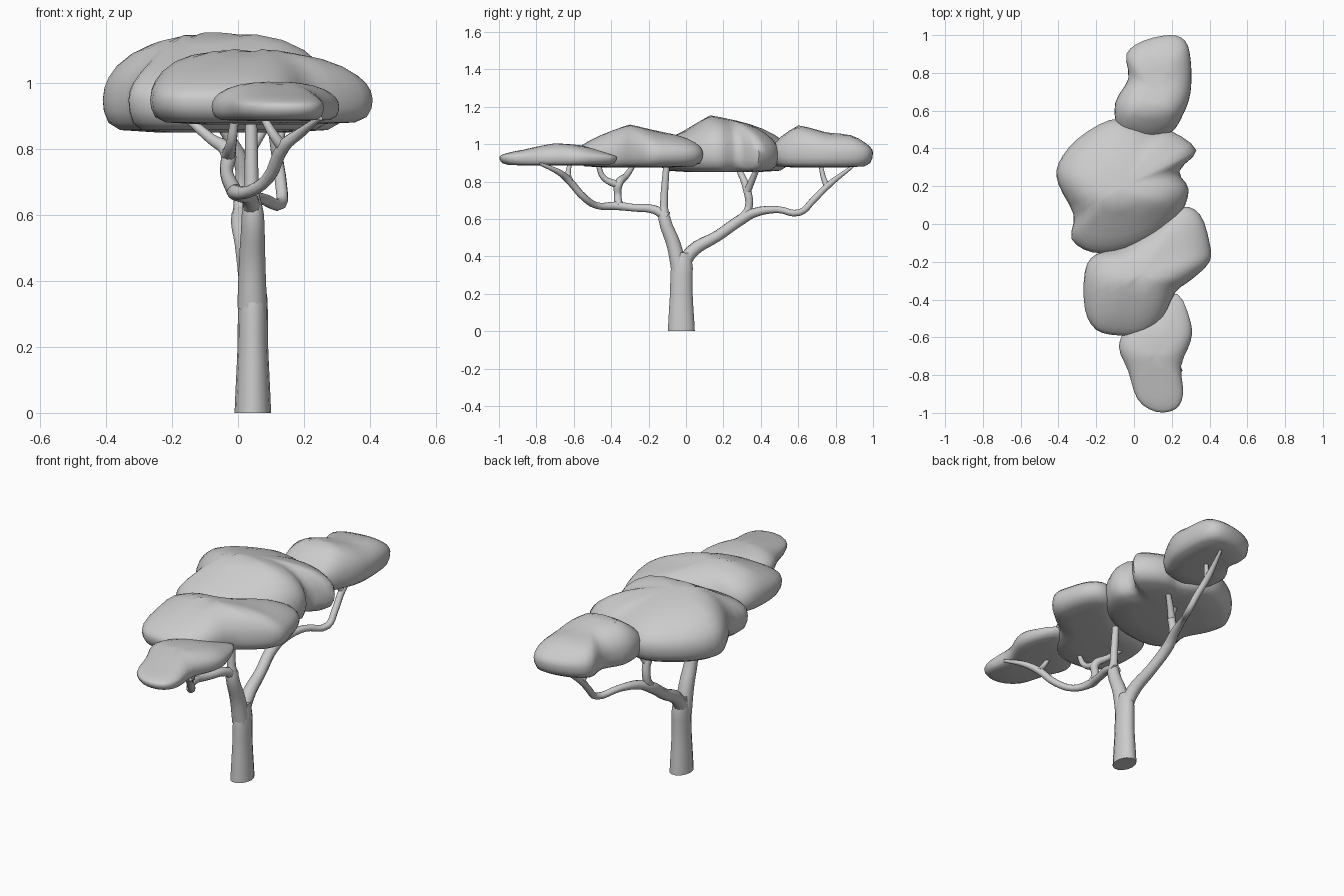
import bpy, bmesh, math
from mathutils import Vector

if "Cube" in bpy.data.objects:
    bpy.data.objects.remove(bpy.data.objects["Cube"])


def finish(ob, angle=60):
    bpy.ops.object.select_all(action='DESELECT')
    ob.select_set(True)
    bpy.context.view_layer.objects.active = ob
    if ob.type == 'CURVE':
        bpy.ops.object.convert(target='MESH')
    bpy.ops.object.shade_smooth_by_angle(angle=math.radians(angle))
    return bpy.context.object


def tubes(name, paths, sides=3):
    """Tapered round limbs: each path is a list of (x, y, z, radius)."""
    cu = bpy.data.curves.new(name, 'CURVE')
    cu.dimensions = '3D'
    cu.bevel_depth = 1.0
    cu.bevel_resolution = sides
    cu.resolution_u = 4
    cu.use_fill_caps = True
    for path in paths:
        sp = cu.splines.new('BEZIER')
        sp.bezier_points.add(len(path) - 1)
        for p, (x, y, z, r) in zip(sp.bezier_points, path):
            p.co = (x, y, z)
            p.radius = r
            p.handle_left_type = p.handle_right_type = 'AUTO'
    ob = bpy.data.objects.new(name, cu)
    bpy.context.collection.objects.link(ob)
    return finish(ob)


def smooth_loop(pts, n=3):
    """Closed Catmull-Rom resampling of an outline."""
    pts = [Vector(p) for p in pts]
    out = []
    for i in range(len(pts)):
        a, b, c, d = (pts[(i + k) % len(pts)] for k in (-1, 0, 1, 2))
        for j in range(n):
            t = j / n
            out.append(0.5 * (2 * b + (c - a) * t + (2 * a - 5 * b + 4 * c - d) * t * t
                              + (3 * b - a - 3 * c + d) * t ** 3))
    return out


def ridge(profile, y):
    if y <= profile[0][0]:
        return profile[0][1]
    for (y0, z0), (y1, z1) in zip(profile, profile[1:]):
        if y <= y1:
            return z0 + (z1 - z0) * (y - y0) / (y1 - y0)
    return profile[-1][1]


def clump(name, outline, centre, profile, bottom, rim):
    """Leaf cushion: flat underside, rounded rim, domed top following a ridge."""
    loop = smooth_loop(outline)
    c = Vector(centre)
    bm = bmesh.new()
    rings = [(0.5, 'b', 0.0), (0.85, 'b', 0.08), (0.95, 'b', 0.3), (0.99, 'b', 0.65), (1.0, 'b', 1.0)]
    rings += [(r, 't', (1 - r ** 3) ** 0.5) for r in (0.985, 0.95, 0.88, 0.76, 0.6, 0.4, 0.2)]
    rows = []
    for r, kind, s in rings:
        row = []
        for p in loop:
            q = c + (p - c) * r
            z = bottom + (rim - bottom) * s if kind == 'b' else rim + (ridge(profile, q.y) - rim) * s
            row.append(bm.verts.new((q.x, q.y, z)))
        rows.append(row)
    n = len(loop)
    for lo, hi in zip(rows, rows[1:]):
        for i in range(n):
            j = (i + 1) % n
            bm.faces.new((lo[i], lo[j], hi[j], hi[i]))
    for row, z in ((rows[0], bottom), (rows[-1], ridge(profile, c.y))):
        v = bm.verts.new((c.x, c.y, z))
        for i in range(n):
            bm.faces.new((row[i], row[(i + 1) % n], v))
    bmesh.ops.recalc_face_normals(bm, faces=bm.faces)
    me = bpy.data.meshes.new(name)
    bm.to_mesh(me)
    bm.free()
    ob = bpy.data.objects.new(name, me)
    bpy.context.collection.objects.link(ob)
    return finish(ob)


# Trunk, slightly oval
trunk = tubes("trunk", [[(0, -.025, 0, .074), (0, -.025, .2, .062),
                         (0, -.022, .34, .06), (0, -.015, .42, .045)]], 5)
trunk.scale.x = 0.75
trunk.location.x = 0.045

# Front limb and its twigs
tubes("front_branches", [
    [(.043, -.035, .32, .045), (.043, -.065, .46, .04), (.045, -.115, .6, .034),
     (.042, -.118, .67, .022), (.04, -.105, .88, .018)],
    [(.045, -.1, .61, .03), (.035, -.17, .65, .024), (.01, -.28, .66, .021), (-.01, -.37, .67, .024),
     (.03, -.47, .67, .018), (.09, -.54, .71, .019), (.14, -.63, .81, .02),
     (.19, -.68, .85, .016), (.25, -.78, .895, .008)],
    [(-.01, -.36, .67, .024), (-.035, -.365, .73, .02), (-.03, -.36, .79, .024),
     (-.08, -.32, .83, .017), (-.15, -.28, .89, .013)],
    [(-.03, -.36, .78, .022), (-.02, -.44, .82, .016), (-.01, -.47, .89, .013)],
    [(.14, -.62, .8, .018), (.11, -.63, .84, .015), (.075, -.62, .9, .011)],
])

# Back limb and its twigs
tubes("back_branches", [
    [(.043, -.02, .34, .035), (.035, .03, .425, .036), (.02, .17, .51, .03), (.01, .3, .6, .03),
     (.03, .37, .635, .025), (.07, .49, .65, .018), (.13, .61, .635, .018),
     (.13, .68, .7, .018), (.12, .76, .78, .018), (.14, .89, .88, .008)],
    [(.01, .3, .6, .026), (.01, .335, .66, .022), (.01, .325, .76, .022), (-.05, .28, .87, .015)],
    [(.01, .325, .74, .02), (.04, .35, .8, .018), (.09, .385, .88, .014)],
    [(.12, .755, .77, .017), (.11, .735, .82, .014), (.1, .72, .89, .011)],
])

# Four overlapping leaf cushions, back to front
clump("canopy_back",
      [(.19, 1.0), (.27, .97), (.3, .87), (.3, .7), (.26, .58), (.19, .48), (.04, .45),
       (-.08, .5), (-.1, .64), (-.03, .77), (-.04, .9), (.05, .97)],
      (.11, .7), [(.46, 1.05), (.6, 1.105), (.76, 1.06), (.9, 1.06), (1.0, 1.03)], .875, .955)
clump("canopy_middle_back",
      [(-.13, .55), (0, .54), (.1, .49), (.2, .49), (.33, .39), (.24, .28), (.29, .18), (.24, .04),
       (.12, -.07), (-.05, -.14), (-.22, -.15), (-.33, -.08), (-.32, .05), (-.4, .21),
       (-.4, .32), (-.3, .45)],
      (-.06, .2), [(-.15, 1.05), (0, 1.09), (.13, 1.155), (.3, 1.12), (.55, 1.07)], .85, .95)
clump("canopy_middle_front",
      [(.25, .09), (.35, .05), (.4, -.1), (.4, -.2), (.31, -.29), (.22, -.36), (.15, -.5),
       (.05, -.58), (-.08, -.59), (-.2, -.56), (-.26, -.45), (-.26, -.25), (-.2, -.16),
       (-.05, -.12), (.12, -.01)],
      (.05, -.26), [(-.6, 1.02), (-.4, 1.075), (-.3, 1.105), (-.15, 1.07), (.09, 1.05)], .875, .95)
clump("canopy_front",
      [(.23, -.37), (.3, -.52), (.3, -.62), (.25, -.75), (.26, -.9), (.22, -.98), (.12, -.995),
       (.02, -.93), (-.03, -.78), (-.08, -.65), (-.03, -.54), (.1, -.42)],
      (.12, -.68), [(-1.0, .965), (-.87, .975), (-.7, 1.005), (-.55, .995), (-.37, .95)], .885, .93)
